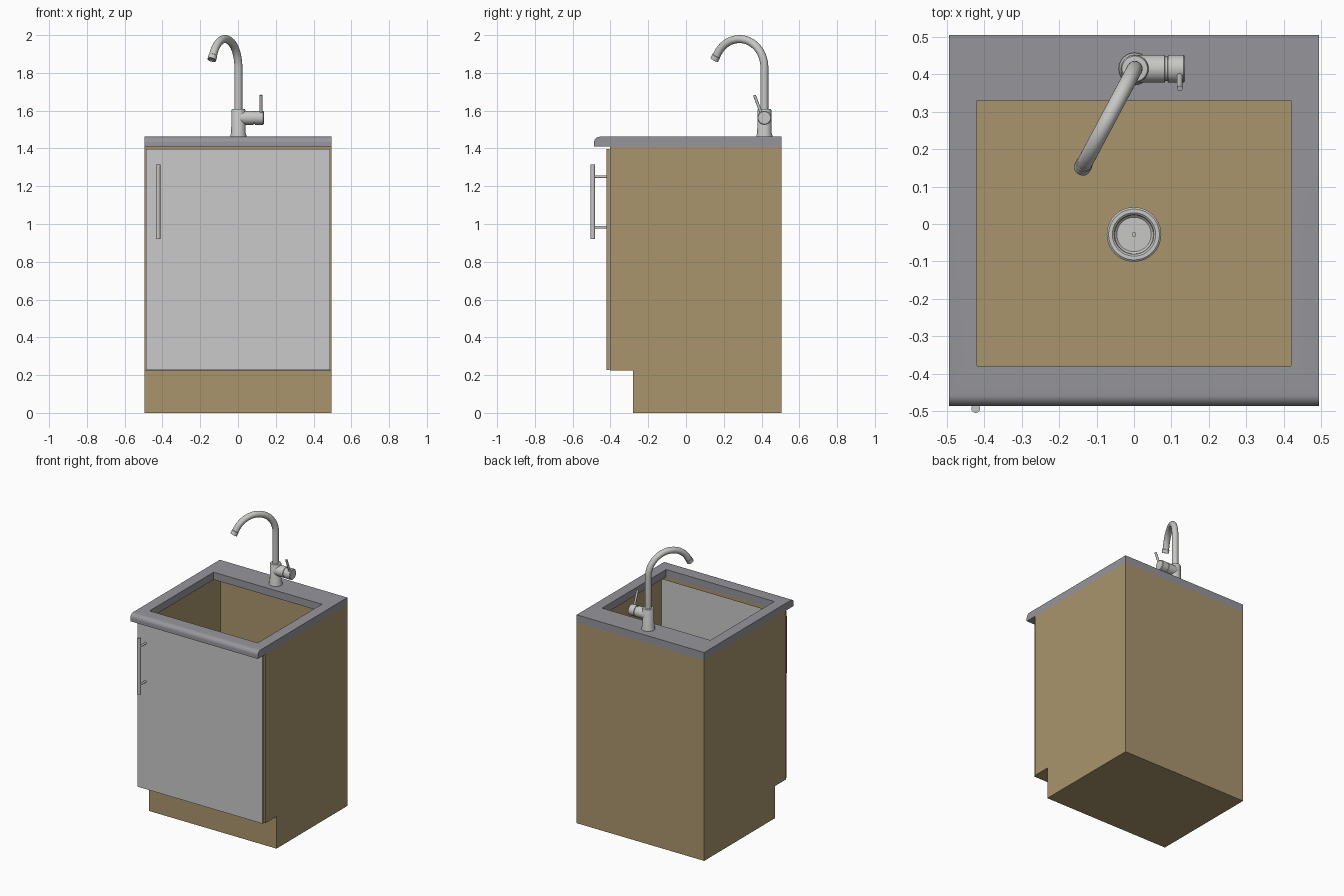
import bpy, bmesh, math
from mathutils import Vector, Matrix

if "Cube" in bpy.data.objects:
    bpy.data.objects.remove(bpy.data.objects["Cube"])

def material(name, rgb):
    m = bpy.data.materials.new(name)
    m.diffuse_color = (*rgb, 1)
    m.use_nodes = True
    m.node_tree.nodes["Principled BSDF"].inputs["Base Color"].default_value = m.diffuse_color
    return m

WOOD = material("wood", (0.40, 0.30, 0.155))
STONE = material("counter_grey", (0.305, 0.305, 0.33))
DOOR = material("door_grey", (0.59, 0.59, 0.59))
METAL = material("metal", (0.57, 0.57, 0.555))

def finish(name, bm, mat, smooth=False):
    bmesh.ops.recalc_face_normals(bm, faces=bm.faces[:])
    me = bpy.data.meshes.new(name)
    bm.to_mesh(me)
    bm.free()
    ob = bpy.data.objects.new(name, me)
    bpy.context.collection.objects.link(ob)
    me.materials.append(mat)
    if smooth:
        bpy.ops.object.select_all(action='DESELECT')
        ob.select_set(True)
        bpy.context.view_layer.objects.active = ob
        bpy.ops.object.shade_smooth_by_angle(angle=math.radians(35))
    return ob

def box(name, lo, hi, mat):
    bm = bmesh.new()
    lo, hi = Vector(lo), Vector(hi)
    bmesh.ops.create_cube(bm, size=1, matrix=Matrix.Translation((lo + hi) / 2) @ Matrix.Diagonal((*(hi - lo), 1)))
    return finish(name, bm, mat)

def extrude_x(name, profile, half, mat, smooth=False):
    """Extrude a (y, z) profile from -half to +half along x."""
    bm = bmesh.new()
    f = bm.faces.new([bm.verts.new((-half, y, z)) for y, z in profile])
    r = bmesh.ops.extrude_face_region(bm, geom=[f])
    bmesh.ops.translate(bm, vec=(2 * half, 0, 0), verts=[v for v in r['geom'] if isinstance(v, bmesh.types.BMVert)])
    return finish(name, bm, mat, smooth)

def cut(ob, lo, hi):
    """Subtract a box."""
    c = box("cutter", lo, hi, ob.data.materials[0])
    m = ob.modifiers.new("cut", 'BOOLEAN')
    m.operation, m.solver, m.object = 'DIFFERENCE', 'EXACT', c
    bpy.context.view_layer.objects.active = ob
    bpy.ops.object.modifier_apply(modifier=m.name)
    bpy.data.objects.remove(c)

def lathe(name, profile, origin, axis, mat, n=32):
    """Revolve (radius, height) points around an axis; ends with radius 0 close to a fan."""
    bm = bmesh.new()
    rot = Vector((0, 0, 1)).rotation_difference(Vector(axis)).to_matrix()
    rings = []
    for r, h in profile:
        k = 1 if r == 0 else n
        rings.append([bm.verts.new(Vector(origin) + rot @ Vector((r * math.cos(2 * math.pi * i / n),
                      r * math.sin(2 * math.pi * i / n), h))) for i in range(k)])
    for a, b in zip(rings, rings[1:]):
        for i in range(n):
            q = [a[i % len(a)], a[(i + 1) % len(a)], b[(i + 1) % len(b)], b[i % len(b)]]
            bm.faces.new(list(dict.fromkeys(q)))
    return finish(name, bm, mat, True)

def rod(name, a, b, r, n=20):
    a, b = Vector(a), Vector(b)
    L = (b - a).length
    return lathe(name, [(0, 0), (r, 0), (r, L), (0, L)], a, (b - a).normalized(), METAL, n)

# Cabinet body: hollow, with toe kick, open front and open top
body = extrude_x("cabinet_body", [(-0.28, 0), (0.505, 0), (0.505, 1.41), (-0.402, 1.41),
                                  (-0.402, 0.225), (-0.28, 0.225)], 0.495, WOOD)
cut(body, (-0.472, -0.6, 0.25), (0.472, 0.482, 1.385))
cut(body, (-0.472, -0.38, 1.3), (0.472, 0.482, 1.6))

# Door: grey front and back faces, wooden edges
door = box("door", (-0.486, -0.42, 0.226), (0.486, -0.404, 1.396), WOOD)
door.data.materials.append(DOOR)
for p in door.data.polygons:
    p.material_index = 1 if abs(p.normal.y) > 0.9 else 0

# Worktop with rounded front edge and sink opening
nose = [(-0.457 - 0.03 * math.sin(t), 1.432 + 0.03 * math.cos(t))
        for t in [math.pi / 2 * i / 8 for i in range(9)]]
top = extrude_x("worktop", [(0.505, 1.41), (0.505, 1.462)] + nose + [(-0.487, 1.41)], 0.495, STONE, True)
cut(top, (-0.42, -0.38, 1.3), (0.42, 0.33, 1.6))

# Door handle
rod("handle_bar", (-0.423, -0.493, 0.92), (-0.423, -0.493, 1.315), 0.012)
for i, z in enumerate((0.982, 1.25)):
    rod(f"handle_post_{i + 1}", (-0.423, -0.493, z), (-0.423, -0.418, z), 0.007)

# Tap body and side valve
TX, TY = 0.002, 0.415
lathe("tap_base", [(0, 0), (0.043, 0), (0.043, 0.008), (0.038, 0.02), (0.037, 0.142),
                   (0.034, 0.147), (0.022, 0.148), (0, 0.148)], (TX, TY, 1.461), (0, 0, 1), METAL)
lathe("tap_valve", [(0, 0), (0.037, 0), (0.037, 0.08), (0.033, 0.081), (0.033, 0.088), (0.037, 0.089),
                    (0.037, 0.131), (0.033, 0.135), (0, 0.135)], (TX, TY, 1.562), (1, 0, 0), METAL)
rod("tap_lever", (0.122, 0.397, 1.59), (0.122, 0.362, 1.682), 0.0075, 16)

# Swan-neck spout swept along a path in a slanted vertical plane
R, ZC, ang = 0.15, 1.829, math.radians(28)
path = [(0, 1.6)] + [(R - R * math.cos(t), ZC + R * math.sin(t))
                     for t in [math.radians(150) * i / 24 for i in range(25)]]
d = Vector((math.sin(math.radians(150)), math.cos(math.radians(150))))
def plane(s, z):
    return Vector((TX - s * math.sin(ang), TY - s * math.cos(ang), z))
side = Vector((math.cos(ang), -math.sin(ang), 0))
bm = bmesh.new()
rings = []
for i, (s, z) in enumerate(path):
    t = max(0, i - 1) / 24 * math.radians(150)
    out = plane(-math.cos(t), math.sin(t)) - plane(0, 0)
    rings.append([bm.verts.new(plane(s, z) + 0.021 * (math.cos(a) * side + math.sin(a) * out))
                  for a in [2 * math.pi * k / 24 for k in range(24)]])
for a, b in zip(rings, rings[1:]):
    for k in range(24):
        bm.faces.new((a[k], a[(k + 1) % 24], b[(k + 1) % 24], b[k]))
bm.faces.new(rings[0])
bm.faces.new(rings[-1])
finish("tap_spout", bm, METAL, True)
end = plane(*path[-1])
axis = (plane(path[-1][0] + d.x, path[-1][1] + d.y) - end).normalized()
lathe("spout_nozzle", [(0, -0.002), (0.021, -0.002), (0.021, 0.014), (0.023, 0.016), (0.023, 0.04),
                       (0.018, 0.04), (0.018, 0.034), (0, 0.034)], end, axis, METAL, 24)

# Sink drain: flange, recessed cup and strainer
DZ = 1.15
DC = Vector((0, -0.028, DZ))
lathe("drain_cup", [(0, -0.016), (0.046, -0.016), (0.052, -0.01), (0.053, 0.0), (0.058, 0.004), (0.068, 0.004),
                    (0.073, 0), (0.073, -0.004), (0.057, -0.006), (0.055, -0.04), (0, -0.04)], DC, (0, 0, 1), METAL, 40)
lathe("drain_knob", [(0.006, -0.016), (0.006, -0.009), (0, -0.009)], DC, (0, 0, 1), METAL, 16)
bm = bmesh.new()
for k in range(6):
    c = 2 * math.pi * (k + 0.5) / 6
    lens = []
    for i in range(16):
        a = 2 * math.pi * i / 16
        u, v = 0.024 + 0.013 * math.cos(a), (0.007 + 0.003 * math.cos(a)) * math.sin(a)
        lens.append(bm.verts.new(DC + Vector((u * math.cos(c) - v * math.sin(c),
                                              u * math.sin(c) + v * math.cos(c), -0.0155))))
    f = bm.faces.new(lens)
    r = bmesh.ops.extrude_face_region(bm, geom=[f])
    bmesh.ops.translate(bm, vec=(0, 0, 0.003), verts=[v for v in r['geom'] if isinstance(v, bmesh.types.BMVert)])
finish("drain_strainer_petals", bm, METAL)
